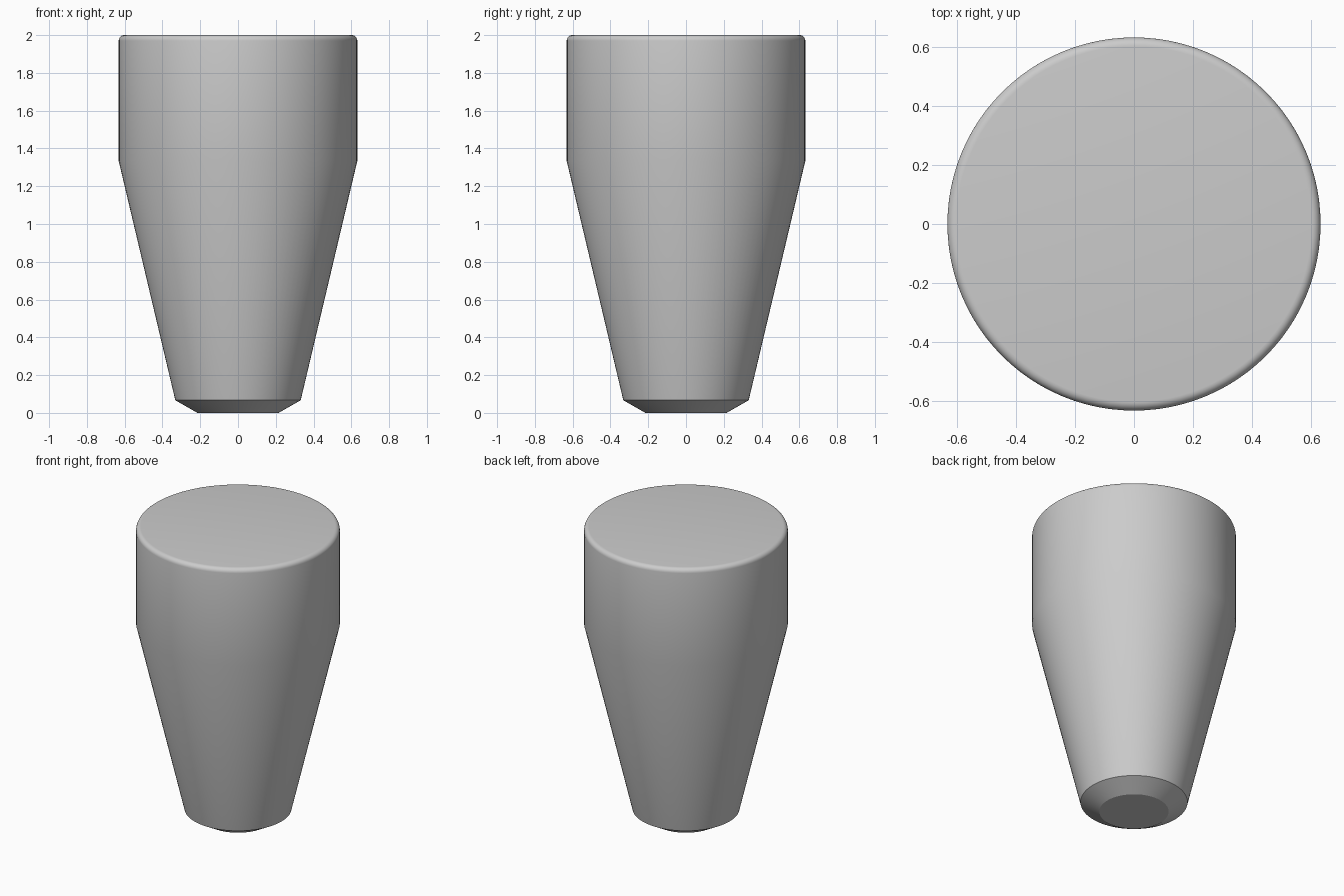
import bpy, bmesh, math

cube = bpy.data.objects.get("Cube")
if cube:
    bpy.data.objects.remove(cube, do_unlink=True)

SEGMENTS = 96
RADIUS, HEIGHT, ROUND = 0.632, 2.0, 0.03

# Plain grey material
grey = bpy.data.materials.new("plain grey")
grey.use_nodes = True
colour = (0.6, 0.6, 0.6, 1)
grey.diffuse_color = colour
grey.node_tree.nodes["Principled BSDF"].inputs["Base Color"].default_value = colour

# Side profile from the foot to the rounded top rim: (radius, height)
profile = [(0.215, 0), (0.332, 0.067), (RADIUS, 1.335)]
for i in range(7):
    a = math.pi / 2 * i / 6
    profile.append((RADIUS - ROUND + ROUND * math.cos(a),
                    HEIGHT - ROUND + ROUND * math.sin(a)))

# Turn the profile around the z axis
bm = bmesh.new()
rings = []
for r, z in profile:
    angles = [math.tau * k / SEGMENTS for k in range(SEGMENTS)]
    rings.append([bm.verts.new((r * math.cos(a), r * math.sin(a), z)) for a in angles])
for low, high in zip(rings, rings[1:]):
    for k in range(SEGMENTS):
        n = (k + 1) % SEGMENTS
        bm.faces.new((low[k], low[n], high[n], high[k]))

# Flat foot and top
bm.faces.new(rings[0][::-1])
bm.faces.new(rings[-1])
mesh = bpy.data.meshes.new("tapered_body")
bm.to_mesh(mesh)
bm.free()

body = bpy.data.objects.new("tapered_body", mesh)
bpy.context.collection.objects.link(body)
mesh.materials.append(grey)

# Smooth sides, crisp foot edges
bpy.ops.object.select_all(action='DESELECT')
body.select_set(True)
bpy.context.view_layer.objects.active = body
bpy.ops.object.shade_smooth_by_angle(angle=math.radians(25))
